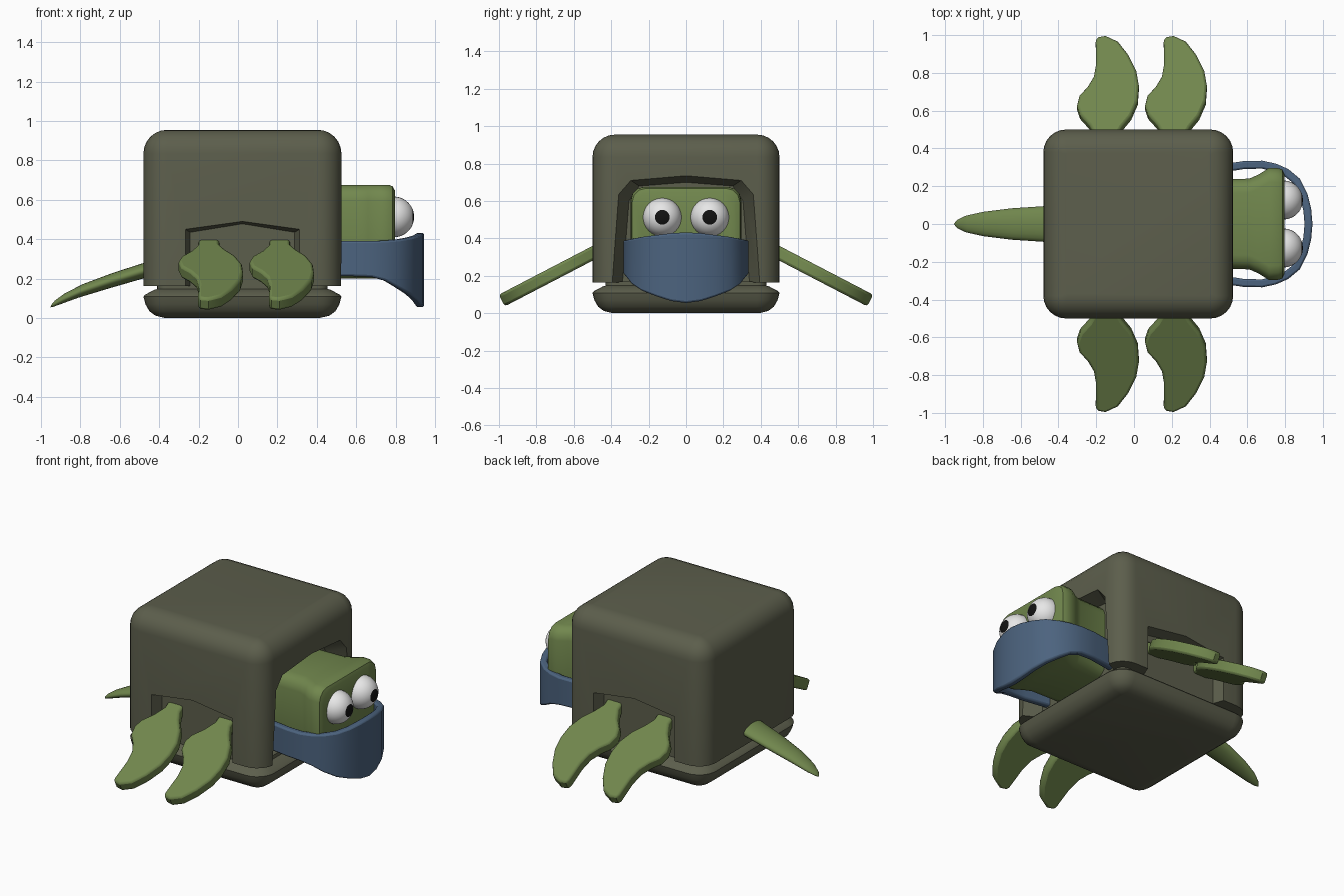
import bpy, bmesh, math
from mathutils import Vector, Matrix

if "Cube" in bpy.data.objects:
    bpy.data.objects.remove(bpy.data.objects["Cube"])


def material(name, rgb):
    m = bpy.data.materials.new(name)
    m.diffuse_color = (*rgb, 1)
    m.use_nodes = True
    m.node_tree.nodes["Principled BSDF"].inputs["Base Color"].default_value = m.diffuse_color
    return m


SHELL = material("dark olive", (0.107, 0.112, 0.072))
GREEN = material("leaf green", (0.165, 0.242, 0.075))
BLUE = material("denim blue", (0.072, 0.125, 0.21))
WHITE = material("eye white", (0.8, 0.8, 0.8))
BLACK = material("pupil black", (0.006, 0.006, 0.006))


def finish(name, bm, mats, bevel=0, angle=35):
    bmesh.ops.recalc_face_normals(bm, faces=bm.faces)
    me = bpy.data.meshes.new(name)
    bm.to_mesh(me)
    bm.free()
    ob = bpy.data.objects.new(name, me)
    bpy.context.collection.objects.link(ob)
    for m in mats:
        me.materials.append(m)
    if bevel:
        b = ob.modifiers.new("bevel", 'BEVEL')
        b.width, b.segments, b.angle_limit = bevel, 2, math.radians(40)
    smooth(ob, angle)
    return ob


def smooth(ob, angle=35):
    bpy.ops.object.select_all(action='DESELECT')
    ob.select_set(True)
    bpy.context.view_layer.objects.active = ob
    bpy.ops.object.shade_smooth_by_angle(angle=math.radians(angle))


def loft(rings):
    """Closed solid through rings that have equal point counts."""
    bm = bmesh.new()
    vs = [[bm.verts.new(p) for p in r] for r in rings]
    n = len(vs[0])
    for a, b in zip(vs, vs[1:]):
        for i in range(n):
            j = (i + 1) % n
            bm.faces.new((a[i], a[j], b[j], b[i]))
    bm.faces.new(vs[0])
    bm.faces.new(vs[-1])
    return bm


def rounded(cx, cy, hx, hy, r, seg=6):
    """Rounded rectangle as 2D points."""
    pts = []
    for k, (sx, sy) in enumerate(((1, 1), (-1, 1), (-1, -1), (1, -1))):
        for i in range(seg + 1):
            a = math.pi / 2 * (k + i / seg)
            pts.append((cx + sx * (hx - r) + r * math.cos(a),
                        cy + sy * (hy - r) + r * math.sin(a)))
    return pts


CX, HX, HY, R = 0.0225, 0.5025, 0.5, 0.12


def slab(profile):
    """Stack of rounded squares from (inset, z) pairs."""
    return loft([[(x, y, z) for x, y in
                  rounded(CX, 0, HX - d, HY - d, max(R - d, 0.012))] for d, z in profile])


# Shell: rounded block with recessed openings for head and fins
arc = [(R * (1 - math.cos(a)), 0.835 + R * math.sin(a))
       for a in (math.pi / 2 * i / 6 for i in range(7))]
shell = finish("shell", slab([(0, 0.163)] + arc), [SHELL])


def cut(rings):
    c = finish("cutter", loft(rings), [SHELL])
    c.hide_render = True
    bpy.context.view_layer.objects.active = shell
    m = shell.modifiers.new("cut", 'BOOLEAN')
    m.operation, m.solver, m.object = 'DIFFERENCE', 'EXACT', c
    bpy.ops.object.modifier_apply(modifier=m.name)
    bpy.data.objects.remove(c)


def mirrored(half):
    return half + [(-a, b) for a, b in reversed(half) if a > 0]


outer = mirrored([(0.40, 0.1), (0.36, 0.635), (0.295, 0.71), (0, 0.735)])
inner = mirrored([(0.345, 0.1), (0.305, 0.60), (0.25, 0.68), (0, 0.70)])
cut([[(0.60, y, z) for y, z in outer], [(0.525, y, z) for y, z in outer],
     [(0.42, y, z) for y, z in inner]])
outer = mirrored([(0.29, 0.1), (0.29, 0.45), (0, 0.49)])
inner = mirrored([(0.265, 0.1), (0.265, 0.435), (0, 0.478)])
for s in (-1, 1):
    cut([[(CX + x, s * 0.6, z) for x, z in outer], [(CX + x, s * 0.5, z) for x, z in outer],
         [(CX + x, s * 0.43, z) for x, z in inner]])
smooth(shell)

# Belly plate under the shell
finish("belly_plate", slab([(0.11, 0.0), (0.06, 0.012), (0.03, 0.035), (0.01, 0.07), (0, 0.108),
                            (0.008, 0.118), (0.055, 0.143), (0.07, 0.147), (0.07, 0.17)]), [SHELL])

# Head: rounded block that flares out at the cheeks
head = []
for x, hw, d in ((0.38, 0.235, 0), (0.61, 0.24, 0), (0.66, 0.262, 0), (0.715, 0.297, 0),
                 (0.765, 0.295, 0), (0.785, 0.288, 0.008), (0.796, 0.265, 0.028)):
    ring = rounded(0, 0.438, hw, 0.238 - d, 0.075, 3)
    head.append([(x, y, z) for y, z in ring])
finish("head", loft(head), [GREEN])

# Eyes: spheres with the pole facing forward, pupil taken from the front cap
for s, side in ((-1, "right"), (1, "left")):
    bm = bmesh.new()
    bmesh.ops.create_uvsphere(bm, u_segments=32, v_segments=24, radius=0.103,
                              matrix=Matrix.Rotation(math.pi / 2, 4, 'Y'))
    for f in bm.faces:
        f.material_index = int(f.calc_center_median().x > 0.103 * math.cos(math.radians(22.5)))
    bmesh.ops.translate(bm, verts=bm.verts, vec=(0.791, s * 0.127, 0.513))
    finish(side + "_eye", bm, [WHITE, BLACK])

# Face mask: band around the muzzle, deeper at the front (x, y, top, bottom)
half = [(0.945, 0, 0.432, 0.055), (0.938, 0.08, 0.428, 0.065), (0.918, 0.16, 0.418, 0.09),
        (0.878, 0.24, 0.408, 0.12), (0.815, 0.292, 0.398, 0.155), (0.75, 0.32, 0.393, 0.19),
        (0.68, 0.335, 0.39, 0.208), (0.58, 0.333, 0.39, 0.212), (0.40, 0.305, 0.39, 0.212)]
path = [(x, -y, t, b) for x, y, t, b in reversed(half[1:])] + half
rings = []
for i, (x, y, t, b) in enumerate(path):
    p, q = path[max(i - 1, 0)], path[min(i + 1, len(path) - 1)]
    n = Vector((p[1] - q[1], q[0] - p[0], 0)).normalized() * 0.042
    rings.append([(x, y, t), (x + n.x, y + n.y, t), (x + n.x, y + n.y, b), (x, y, b)])
finish("face_mask", loft(rings), [BLUE], bevel=0.01)

# Tail: flattened tapering cone (x, z, half width, half height)
tail = []
for x, z, w, h in ((-0.40, 0.265, 0.098, 0.045), (-0.48, 0.24, 0.094, 0.043),
                   (-0.65, 0.188, 0.083, 0.040), (-0.80, 0.137, 0.064, 0.034),
                   (-0.89, 0.097, 0.044, 0.026), (-0.935, 0.072, 0.022, 0.016),
                   (-0.95, 0.06, 0.005, 0.006)):
    ring = [math.tau * i / 20 for i in range(20)]
    tail.append([(x + 0.3 * h * math.sin(a), w * math.cos(a), z + h * math.sin(a)) for a in ring])
finish("tail", loft(tail), [GREEN], angle=60)

# Fins: curved blades sloping down, outline in plan (x, y)
blade = [(-0.20, 0.40), (-0.20, 0.45), (-0.235, 0.51), (-0.285, 0.565), (-0.302, 0.615),
         (-0.288, 0.67), (-0.245, 0.715), (-0.212, 0.77), (-0.20, 0.84), (-0.203, 0.965),
         (-0.19, 0.978), (-0.15, 0.985), (-0.085, 0.955), (-0.03, 0.885), (0.012, 0.80),
         (0.026, 0.72), (0.02, 0.64), (-0.015, 0.56), (-0.065, 0.50), (-0.095, 0.45), (-0.095, 0.40)]
slope = math.atan(0.52)
for s, side in ((-1, "right"), (1, "left")):
    for dx, end in ((0, "back"), (0.36, "front")):
        rings = []
        for k in (-0.035, 0.035):
            rings.append([(x + dx, s * (y + k * math.sin(slope)),
                           0.32 - 0.52 * (y - 0.5) + k * math.cos(slope)) for x, y in blade])
        finish(f"{end}_{side}_fin", loft(rings), [GREEN], bevel=0.014)
